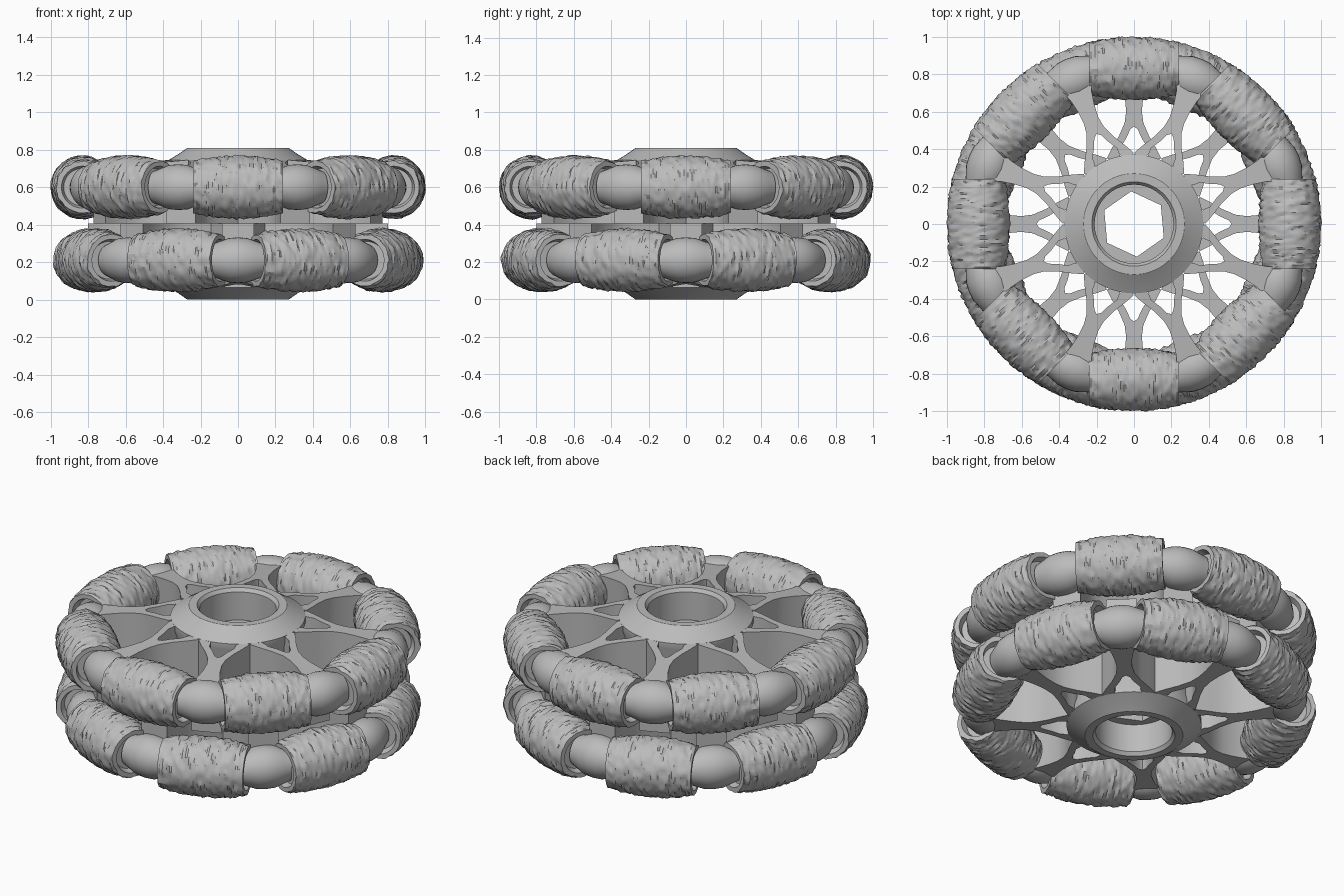
import bpy, bmesh, math, random
from mathutils import Matrix, Vector, noise

random.seed(4)
cube = bpy.data.objects.get("Cube")
if cube:
    bpy.data.objects.remove(cube)

HEIGHT = 0.81
COUNT = 8
RING_R = 0.83      # distance of the roller axes from the wheel axis
ROLLER_Z = 0.6     # height of the upper row of rollers
HALF = 0.24        # half length of a roller

grey = bpy.data.materials.new("plain grey")
grey.use_nodes = True
colour = (0.5, 0.5, 0.5, 1)
grey.diffuse_color = colour
grey.node_tree.nodes["Principled BSDF"].inputs["Base Color"].default_value = colour


def finish(bm, name, angle=35):
    bmesh.ops.recalc_face_normals(bm, faces=bm.faces)
    mesh = bpy.data.meshes.new(name)
    bm.to_mesh(mesh)
    bm.free()
    mesh.materials.append(grey)
    obj = bpy.data.objects.new(name, mesh)
    bpy.context.collection.objects.link(obj)
    bpy.ops.object.select_all(action='DESELECT')
    obj.select_set(True)
    bpy.context.view_layer.objects.active = obj
    bpy.ops.object.shade_smooth_by_angle(angle=math.radians(angle))
    return obj


def lathe(bm, profile, segments, radius, phase=0.0, closed=False):
    """Spin (radius, height) points about z; radius(i, r, z, a) may reshape them."""
    rings = []
    for i, (r, z) in enumerate(profile):
        ring = []
        for s in range(segments):
            a = phase + math.tau * s / segments
            rr = radius(i, r, z, a)
            ring.append(bm.verts.new((rr * math.cos(a), rr * math.sin(a), z)))
        rings.append(ring)
    pairs = list(zip(rings, rings[1:]))
    if closed:
        pairs.append((rings[-1], rings[0]))
    for low, high in pairs:
        for s in range(segments):
            n = (s + 1) % segments
            bm.faces.new((low[s], low[n], high[n], high[s]))
    if not closed:
        bm.faces.new(rings[0])
        bm.faces.new(rings[-1])


# Hub: flared drum with a round recess at both ends and a hexagonal bore
PHASE = math.radians(35)
top = [(0.175, 0.62), (0.21, 0.62), (0.21, 0.79), (0.225, HEIGHT),
       (0.27, HEIGHT), (0.32, 0.775), (0.37, 0.745), (0.37, 0.71), (0.35, 0.66)]
profile = top + [(r, HEIGHT - z) for r, z in reversed(top)]


def hub_radius(i, r, z, a):
    if i in (0, len(profile) - 1):
        sector = math.tau / 6
        off = (a - PHASE + 1e-6) % sector - sector / 2
        return r * math.cos(sector / 2) / math.cos(off)
    return r


bm = bmesh.new()
lathe(bm, profile, 72, hub_radius, PHASE, closed=True)
finish(bm, "hub", 25)


# Spoke: half outline of a stem that forks towards the hub, mirrored
def make_spoke(name):
    outer = [(0.80, 0.085), (0.74, 0.062), (0.67, 0.048), (0.60, 0.042),
             (0.54, 0.05), (0.47, 0.08), (0.41, 0.115), (0.35, 0.145)]
    inner = [(0.52, 0), (0.505, 0.02), (0.46, 0.04), (0.41, 0.07),
             (0.38, 0.07), (0.33, 0.085)]
    bm = bmesh.new()
    for side in (1, -1):
        outline = [(0.80, 0)] + outer + inner[::-1]
        low = [bm.verts.new((x, side * y, HEIGHT / 2)) for x, y in outline]
        high = [bm.verts.new((x, side * y, 0.78 - 0.1 * x)) for x, y in outline]
        bm.faces.new(low)
        bm.faces.new(high)
        for k in range(len(outline)):
            n = (k + 1) % len(outline)
            if outline[k][1] or outline[n][1]:   # leave the mirror seam open
                bm.faces.new((low[k], low[n], high[n], high[k]))
    bmesh.ops.remove_doubles(bm, verts=bm.verts, dist=1e-5)
    return finish(bm, name)


# Connector: short bulged barrel between neighbouring rollers
def make_connector(name):
    bm = bmesh.new()
    pts = [(0.085, -0.14), (0.1, -0.1), (0.118, -0.05), (0.122, 0),
           (0.118, 0.05), (0.1, 0.1), (0.085, 0.14)]
    lathe(bm, pts, 32, lambda i, r, z, a: r)
    return finish(bm, name)


# Roller: barrel following the wheel rim, with a ragged skin and hollow ends
def make_roller(name):
    steps = 46
    pts = [(0.05, -HALF + 0.04), (0.1, -HALF + 0.04), (0.112, -HALF)]
    for k in range(steps + 1):
        t = -HALF + 2 * HALF * k / steps
        pts.append((math.sqrt(1 - t * t) - RING_R - 0.003, t))
    pts += [(r, -z) for r, z in reversed(pts[:3])]

    def ragged(i, r, z, a):
        if i < 3 or i > steps + 3:
            return r
        p = Vector((z * 55, 3.5 * math.cos(a), 3.5 * math.sin(a)))
        return r + 0.011 * noise.noise(p)

    bm = bmesh.new()
    lathe(bm, pts, 56, ragged)
    return finish(bm, name, 30)


makers = {"spoke": make_spoke, "connector": make_connector, "roller": make_roller}
originals = {}


def place(kind, row, number, matrix):
    """Put a copy of a part in the wheel, sharing one mesh per kind."""
    if kind not in originals:
        obj = originals[kind] = makers[kind](kind)
    else:
        obj = originals[kind].copy()
        bpy.context.collection.objects.link(obj)
    obj.name = f"{row}_{kind}_{number + 1}"
    obj.matrix_world = matrix


# Two rows, the lower flipped and turned by half a step
step = math.tau / COUNT
tangent = Matrix.Translation((RING_R, 0, ROLLER_Z)) @ Matrix.Rotation(math.pi / 2, 4, 'X')
flip = Matrix.Translation((0, 0, HEIGHT)) @ Matrix.Rotation(math.pi, 4, 'X')
for row, base, turn in (("upper", Matrix.Identity(4), 0), ("lower", flip, step / 2)):
    for n in range(COUNT):
        at_roller = Matrix.Rotation(n * step + turn, 4, 'Z') @ base
        between = Matrix.Rotation((n + 0.5) * step + turn, 4, 'Z') @ base
        spin = Matrix.Rotation(random.uniform(0, math.tau), 4, 'Z')
        place("roller", row, n, at_roller @ tangent @ spin)
        place("connector", row, n, between @ tangent)
        place("spoke", row, n, between)
